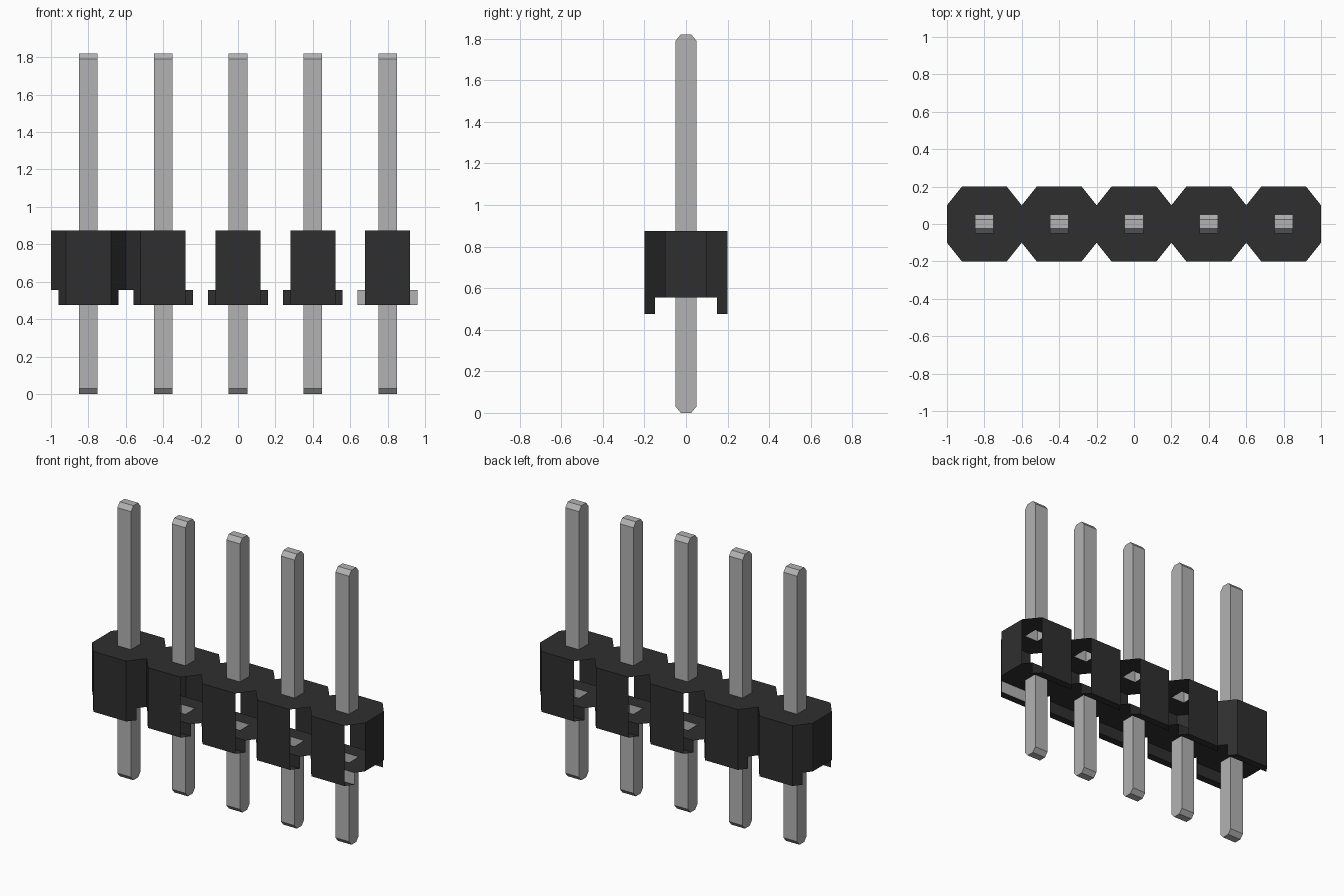
import bpy, bmesh
from mathutils import Vector

cube = bpy.data.objects.get("Cube")
if cube:
    bpy.data.objects.remove(cube, do_unlink=True)


def material(name, v):
    m = bpy.data.materials.new(name)
    m.use_nodes = True
    m.diffuse_color = (v, v, v, 1)
    b = m.node_tree.nodes["Principled BSDF"]
    b.inputs["Base Color"].default_value = (v, v, v, 1)
    b.inputs["Roughness"].default_value = 0.6
    return m


BLACK = material("black plastic", 0.028)
GREY = material("light grey metal", 0.45)

PITCH, PIN = 0.4, 0.05           # spacing, pin half width
FOOT, FLOOR, TOP = 0.475, 0.555, 0.875
PIN_TOP = 1.82


def face(bm, pts, out, mat=0):
    """Add a face whose normal points along out."""
    f = bm.faces.new([bm.verts.new(p) for p in pts])
    f.normal_update()
    if f.normal.dot(Vector(out)) < 0:
        f.normal_flip()
    f.material_index = mat


def finish(bm, name, mats):
    bmesh.ops.remove_doubles(bm, verts=bm.verts, dist=1e-4)
    me = bpy.data.meshes.new(name)
    bm.to_mesh(me)
    bm.free()
    for m in mats:
        me.materials.append(m)
    ob = bpy.data.objects.new(name, me)
    bpy.context.collection.objects.link(ob)
    return ob


def plate(bm, cx, z, w, d, up):
    """Octagonal plate with a square pin hole; w, d are the front edge's half width and depth."""
    n = (0, 0, up)
    for s in (-1, 1):
        face(bm, [(cx - w, s * d, z), (cx + w, s * d, z),
                  (cx + PIN, s * PIN, z), (cx - PIN, s * PIN, z)], n)
        face(bm, [(cx + s * 0.2, -0.1, z), (cx + s * 0.2, 0.1, z),
                  (cx + s * PIN, PIN, z), (cx + s * PIN, -PIN, z)], n)
        for t in (-1, 1):
            face(bm, [(cx + s * w, t * d, z), (cx + s * 0.2, t * 0.1, z),
                      (cx + s * PIN, t * PIN, z)], n)


# Housing: a thin open shell of five linked octagonal cells
for i in range(5):
    cx = (i - 2) * PITCH
    bm = bmesh.new()
    plate(bm, cx, TOP, 0.12, 0.2, 1)
    plate(bm, cx, FLOOR, 0.16, 0.15, -1)
    for s in (-1, 1):
        # front and back walls, running down into the feet
        face(bm, [(cx - 0.12, s * 0.2, FOOT), (cx + 0.12, s * 0.2, FOOT),
                  (cx + 0.12, s * 0.2, TOP), (cx - 0.12, s * 0.2, TOP)], (0, s, 0))
        # foot underside and inner face
        face(bm, [(cx - 0.12, s * 0.2, FOOT), (cx + 0.12, s * 0.2, FOOT),
                  (cx + 0.16, s * 0.15, FOOT), (cx - 0.16, s * 0.15, FOOT)], (0, 0, -1))
        face(bm, [(cx - 0.16, s * 0.15, FOOT), (cx + 0.16, s * 0.15, FOOT),
                  (cx + 0.16, s * 0.15, FLOOR), (cx - 0.16, s * 0.15, FLOOR)],
             (0, -s, 0), 1 if i == 4 and s < 0 else 0)
        # corner walls, closed only on the first cell and the near side of the second
        for t in (-1, 1):
            if i == 0 or (i == 1 and t < 0):
                a, b, c = (cx + t * 0.12, s * 0.2), (cx + t * 0.16, s * 0.15), (cx + t * 0.2, s * 0.1)
                face(bm, [(*a, TOP), (*a, FOOT), (*b, FOOT), (*b, FLOOR),
                          (*c, FLOOR), (*c, TOP)], (t, s, 0))
    # end walls
    if i in (0, 4):
        t = -1 if i == 0 else 1
        x = cx + t * 0.2
        face(bm, [(x, -0.1, FLOOR), (x, 0.1, FLOOR), (x, 0.1, TOP), (x, -0.1, TOP)], (t, 0, 0))
    finish(bm, f"housing_cell_{i + 1}", [BLACK, GREY])


def pin(name, cx, z_open, z_tip):
    """Square pin with a wedge tip, open where it meets the housing."""
    z_sh = z_tip - 0.03 * (1 if z_tip > z_open else -1)
    prof = [(-PIN, z_open), (-PIN, z_sh), (-0.025, z_tip),
            (0.025, z_tip), (PIN, z_sh), (PIN, z_open)]
    mid = (z_open + z_tip) / 2
    bm = bmesh.new()
    for t in (-1, 1):
        face(bm, [(cx + t * PIN, y, z) for y, z in prof], (t, 0, 0))
    for (y0, z0), (y1, z1) in zip(prof, prof[1:]):
        face(bm, [(cx - PIN, y0, z0), (cx + PIN, y0, z0),
                  (cx + PIN, y1, z1), (cx - PIN, y1, z1)],
             (0, y0 + y1, 0.3 * ((z0 + z1) / 2 - mid)))
    finish(bm, name, [GREY])


# Pins above and below the housing
for i in range(5):
    cx = (i - 2) * PITCH
    pin(f"upper_pin_{i + 1}", cx, TOP, PIN_TOP)
    pin(f"lower_pin_{i + 1}", cx, FLOOR, 0.0)
